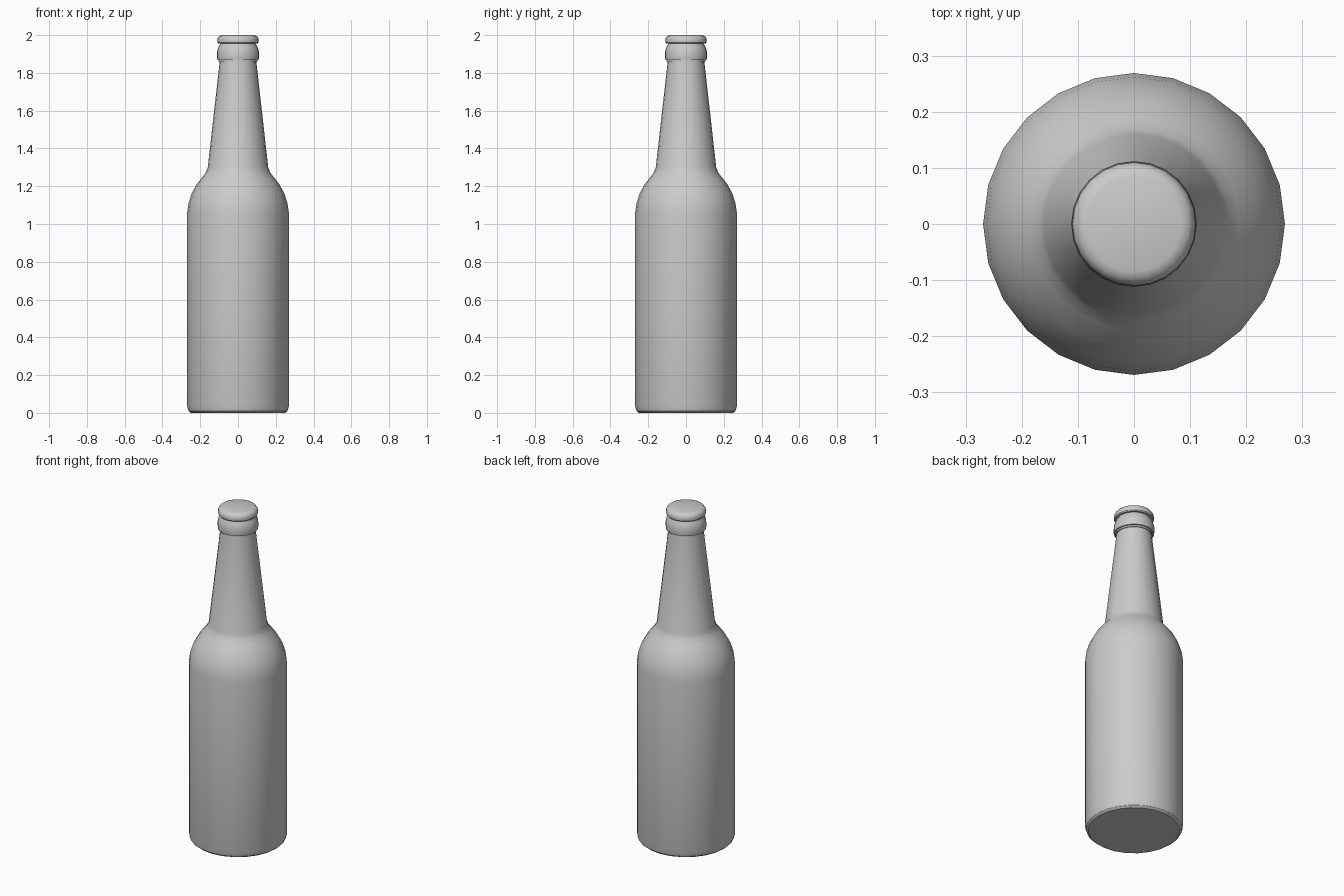
import bpy, bmesh
from math import sin, cos, tau, radians

if "Cube" in bpy.data.objects:
    bpy.data.objects.remove(bpy.data.objects["Cube"])

SIDES = 24


def lathe(name, profile):
    """Revolve (radius, z) points about z and close both ends with flat discs."""
    bm = bmesh.new()
    rings = [[bm.verts.new((r * cos(tau * i / SIDES), r * sin(tau * i / SIDES), z))
              for i in range(SIDES)] for r, z in profile]
    for a, b in zip(rings, rings[1:]):
        for i in range(SIDES):
            j = (i + 1) % SIDES
            bm.faces.new((a[i], a[j], b[j], b[i]))
    bm.faces.new(rings[0][::-1])
    bm.faces.new(rings[-1])
    mesh = bpy.data.meshes.new(name)
    bm.to_mesh(mesh)
    bm.free()
    obj = bpy.data.objects.new(name, mesh)
    bpy.context.collection.objects.link(obj)
    bpy.ops.object.select_all(action='DESELECT')
    obj.select_set(True)
    bpy.context.view_layer.objects.active = obj
    bpy.ops.object.shade_smooth_by_angle(angle=radians(32))
    return obj


# Bottle: base, straight body, shoulder, tapering neck, collar ring, throat
lathe("bottle", [
    (0.25, 0.0), (0.262, 0.01), (0.269, 0.035),
    (0.269, 1.06), (0.262, 1.11), (0.246, 1.16), (0.219, 1.21),
    (0.188, 1.25), (0.17, 1.274), (0.16, 1.3),
    (0.097, 1.86), (0.102, 1.86), (0.102, 1.87), (0.11, 1.87),
    (0.112, 1.885), (0.111, 1.91), (0.105, 1.935), (0.094, 1.952),
    (0.092, 1.965),
])

# Rounded cap over the mouth
lathe("cap", [
    (0.105, 1.955), (0.109, 1.96), (0.11, 1.973),
    (0.107, 1.985), (0.099, 1.995), (0.085, 2.0),
])
